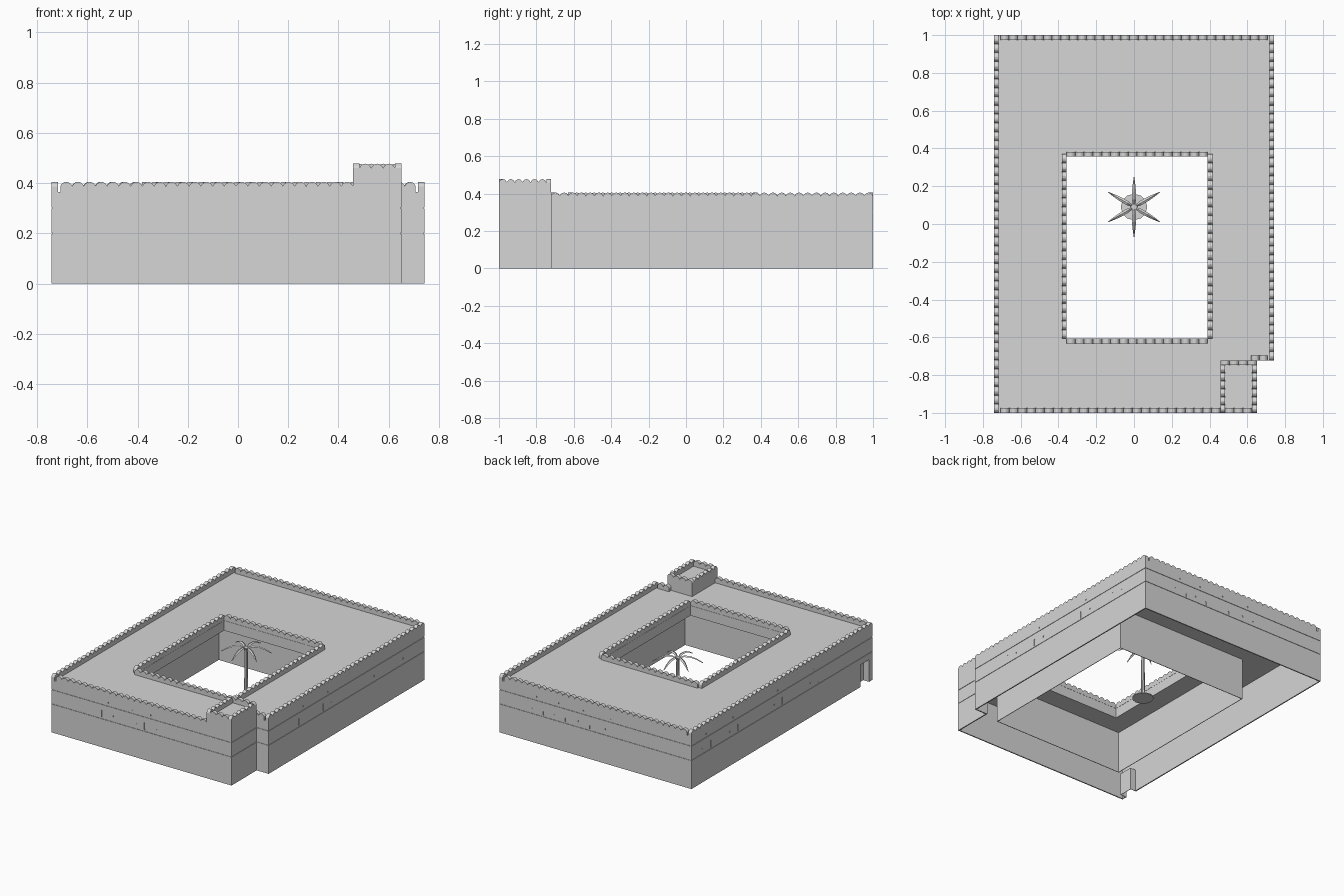
import bpy, bmesh
from math import sin, cos, pi, radians
from mathutils import Vector, Matrix

cube = bpy.data.objects.get("Cube")
if cube:
    bpy.data.objects.remove(cube, do_unlink=True)

stone = bpy.data.materials.new("stone_grey")
stone.use_nodes = True
GREY = (0.67, 0.67, 0.67, 1)
stone.diffuse_color = GREY
stone.node_tree.nodes["Principled BSDF"].inputs["Base Color"].default_value = GREY

CEILING, ROOF, TOWER_ROOF, BAND = 0.295, 0.365, 0.437, 0.025
X0, X1, Y0, Y1 = -0.742, 0.742, -1, 1
NX, NY = 0.65, -0.722            # notch in the front corner
TX = 0.458                       # inner edge of the tower
CX0, CX1, CY0, CY1 = -0.357, 0.39, -0.607, 0.357    # courtyard opening
GALLERY = 0.142                  # overhang of the roof round the courtyard
SKIN = 0.008                     # thickness of the walls


def finish(bm, name):
    bmesh.ops.recalc_face_normals(bm, faces=bm.faces)
    mesh = bpy.data.meshes.new(name)
    bm.to_mesh(mesh)
    bm.free()
    mesh.materials.append(stone)
    obj = bpy.data.objects.new(name, mesh)
    bpy.context.collection.objects.link(obj)
    return obj


def boxes(name, spans):
    bm = bmesh.new()
    for lo, hi in spans:
        lo, hi = Vector(lo), Vector(hi)
        mat = Matrix.Translation((lo + hi) / 2) @ Matrix.Diagonal((*(hi - lo), 1))
        bmesh.ops.create_cube(bm, size=1, matrix=mat)
    return finish(bm, name)


def sweep_wall(name, outline, bottom, top, thick, joints=()):
    """Wall inside a counter-clockwise outline, with fine grooves at the joints."""
    profile = [(0, bottom)]
    for z in joints:
        profile += [(0, z - 0.002), (0.003, z - 0.002), (0.003, z + 0.002), (0, z + 0.002)]
    profile += [(0, top), (thick, top), (thick, bottom)]
    bm = bmesh.new()
    rings = []
    n, m = len(outline), len(profile)
    for i in range(n):
        prev, here, nxt = (Vector(outline[(i + k) % n]) for k in (-1, 0, 1))
        a, b = (here - prev).normalized(), (nxt - here).normalized()
        inward = Vector((-a.y - b.y, a.x + b.x))
        rings.append([bm.verts.new((*(here + inward * d), z)) for d, z in profile])
    for i in range(n):
        r, s = rings[i], rings[(i + 1) % n]
        for j in range(m):
            k = (j + 1) % m
            bm.faces.new((r[j], s[j], s[k], r[k]))
    return finish(bm, name)


def merlons(bm, start, end, z):
    """Row of round-topped merlons along the centre line start-end."""
    a, b = Vector((*start, z)), Vector((*end, z))
    along = (b - a).normalized()
    side = Vector((-along.y, along.x, 0)) * BAND / 2
    count = max(1, round((b - a).length / 0.046))
    step = (b - a) / count
    half = step.length / 2
    outline = [(-half, 0), (half, 0)]
    outline += [(half * cos(pi * k / 8), 0.022 + 0.018 * sin(pi * k / 8) ** 1.5)
                for k in range(9)]
    for i in range(count):
        mid = a + step * (i + 0.5)
        loops = [[bm.verts.new(mid + along * u + Vector((0, 0, v)) + side * s)
                  for u, v in outline] for s in (-1, 1)]
        bm.faces.new(loops[0])
        bm.faces.new(loops[1][::-1])
        for j in range(len(outline)):
            k = (j + 1) % len(outline)
            bm.faces.new((loops[0][j], loops[1][j], loops[1][k], loops[0][k]))


def parapet(name, z, rows):
    bm = bmesh.new()
    for start, end in rows:
        merlons(bm, start, end, z)
    return finish(bm, name)


def rect(x0, y0, x1, y1):
    return [(x0, y0), (x1, y0), (x1, y1), (x0, y1)]


# Outer wall, and courtyard wall set back under the roof overhang
outer = [(X0, Y0), (NX, Y0), (NX, NY), (X1, NY), (X1, Y1), (X0, Y1)]
outer_wall = sweep_wall("outer_wall", outer, 0, ROOF, SKIN, (0.2, 0.3))
sweep_wall("courtyard_wall", rect(CX0 - GALLERY, CY0 - GALLERY, CX1 + GALLERY, CY1 + GALLERY),
           0, CEILING + 0.002, SKIN / 2)

# Slit windows, vent holes and doorway cut into the outer wall
DOOR0, DOOR1, DOOR_TOP = -0.96, -0.865, 0.155
cuts = [((X0 - 0.02, DOOR0, -0.02), (X0 + 0.03, DOOR1, DOOR_TOP))]


def opening(axis, face, inward, pos, z, width, height):
    depth = sorted((face - inward * 0.02, face + inward * 0.003))
    span = (pos - width / 2, pos + width / 2)
    pairs = (depth, span) if axis == "x" else (span, depth)
    cuts.append(((pairs[0][0], pairs[1][0], z), (pairs[0][1], pairs[1][1], z + height)))


for axis, face, inward, tall, slits in (
        ("y", Y0, 1, 0.05, (-0.35, -0.17, -0.02)),
        ("y", Y1, -1, 0.025, (-0.17, 0.04, 0.23, 0.4)),
        ("x", X1, -1, 0.05, (-0.39, -0.12, 0.35, 0.67)),
        ("x", X0, 1, 0.05, (-0.4, 0.0, 0.49, 0.79))):
    for p in slits:
        opening(axis, face, inward, p, 0.21, 0.008, tall)
        opening(axis, face, inward, p + 0.09, 0.235, 0.008, 0.01)
        opening(axis, face, inward, p + 0.05, 0.32, 0.008, 0.01)

cutter = boxes("opening_cutter", cuts)
cutter.hide_render = True
mod = outer_wall.modifiers.new("openings", "BOOLEAN")
mod.operation = "DIFFERENCE"
mod.solver = "EXACT"
mod.object = cutter
bpy.context.view_layer.objects.active = outer_wall
bpy.ops.object.modifier_apply(modifier=mod.name)
bpy.data.objects.remove(cutter, do_unlink=True)

# Doorway recess behind the opening
dx, back, t = X0 + SKIN - 0.001, X0 + 0.045, 0.003
boxes("door_recess", [
    ((back, DOOR0 - t, 0), (back + t, DOOR1 + t, DOOR_TOP + t)),
    ((dx, DOOR0 - t, 0), (back, DOOR0, DOOR_TOP + t)),
    ((dx, DOOR1, 0), (back, DOOR1 + t, DOOR_TOP + t)),
    ((dx, DOOR0, DOOR_TOP), (back, DOOR1, DOOR_TOP + t))])

# Thick flat roof overhanging the courtyard
e, top = SKIN / 2, ROOF - 0.001
boxes("roof", [
    ((X0 + e, CY1, CEILING), (X1 - e, Y1 - e, top)),
    ((X0 + e, CY0, CEILING), (CX0, CY1, top)),
    ((CX1, CY0, CEILING), (X1 - e, CY1, top)),
    ((X0 + e, NY + e, CEILING), (X1 - e, CY0, top)),
    ((X0 + e, Y0 + e, CEILING), (NX - e, NY + e, top))])

# Corner tower
sweep_wall("tower_wall", rect(TX, Y0, NX, NY), ROOF, TOWER_ROOF, BAND)
boxes("tower_roof", [((TX + e, Y0 + e, TOWER_ROOF - 0.01), (NX - e, NY - e, TOWER_ROOF - 0.001))])

# Parapets
h, g = BAND / 2, BAND + 0.01
parapet("outer_parapet", ROOF, [
    ((X0 + h, Y0), (X0 + h, Y1)),
    ((X1 - h, NY), (X1 - h, Y1)),
    ((X0 + g, Y1 - h), (X1 - g, Y1 - h)),
    ((X0 + g, Y0 + h), (TX, Y0 + h)),
    ((NX - 0.03, NY + h), (X1 - g, NY + h))])
parapet("courtyard_parapet", ROOF, [
    ((CX0 - h, CY0), (CX0 - h, CY1 + h)),
    ((CX1 + h, CY0), (CX1 + h, CY1 + h)),
    ((CX0, CY1 + h), (CX1, CY1 + h)),
    ((CX0, CY0 - h), (CX1, CY0 - h))])
parapet("tower_parapet", TOWER_ROOF, [
    ((TX + h, Y0), (TX + h, NY - BAND)),
    ((NX - h, Y0), (NX - h, NY - BAND)),
    ((TX + BAND, Y0 + h), (NX - BAND, Y0 + h)),
    ((TX, NY - h), (NX, NY - h))])

# Palm tree: planting disc, trunk, crown and drooping fronds
PALM = Vector((0, 0.09, 0))


def cone(name, r1, r2, z0, z1, sides):
    bm = bmesh.new()
    mat = Matrix.Translation(PALM + Vector((0, 0, (z0 + z1) / 2)))
    bmesh.ops.create_cone(bm, cap_ends=True, segments=sides, radius1=r1, radius2=r2,
                          depth=z1 - z0, matrix=mat)
    return finish(bm, name)


cone("planting_disc", 0.07, 0.07, 0, 0.006, 12)
cone("palm_trunk", 0.014, 0.01, 0.006, 0.365, 8)
cone("palm_crown", 0.01, 0.018, 0.355, 0.375, 8)

bm = bmesh.new()
frond = [(0, 0.004, 0.37), (0.04, 0.011, 0.388), (0.08, 0.011, 0.386),
         (0.12, 0.007, 0.37), (0.16, 0.001, 0.345)]
for i in range(6):
    turn = Matrix.Translation(PALM) @ Matrix.Rotation(radians(30 + 60 * i), 4, "Z")
    rows = [[bm.verts.new(turn @ Vector((r, w * s, z - 0.006 * abs(s))))
             for s in (-1, 0, 1)] for r, w, z in frond]
    for a, b in zip(rows, rows[1:]):
        for j in range(2):
            bm.faces.new((a[j], b[j], b[j + 1], a[j + 1]))
finish(bm, "palm_fronds")
